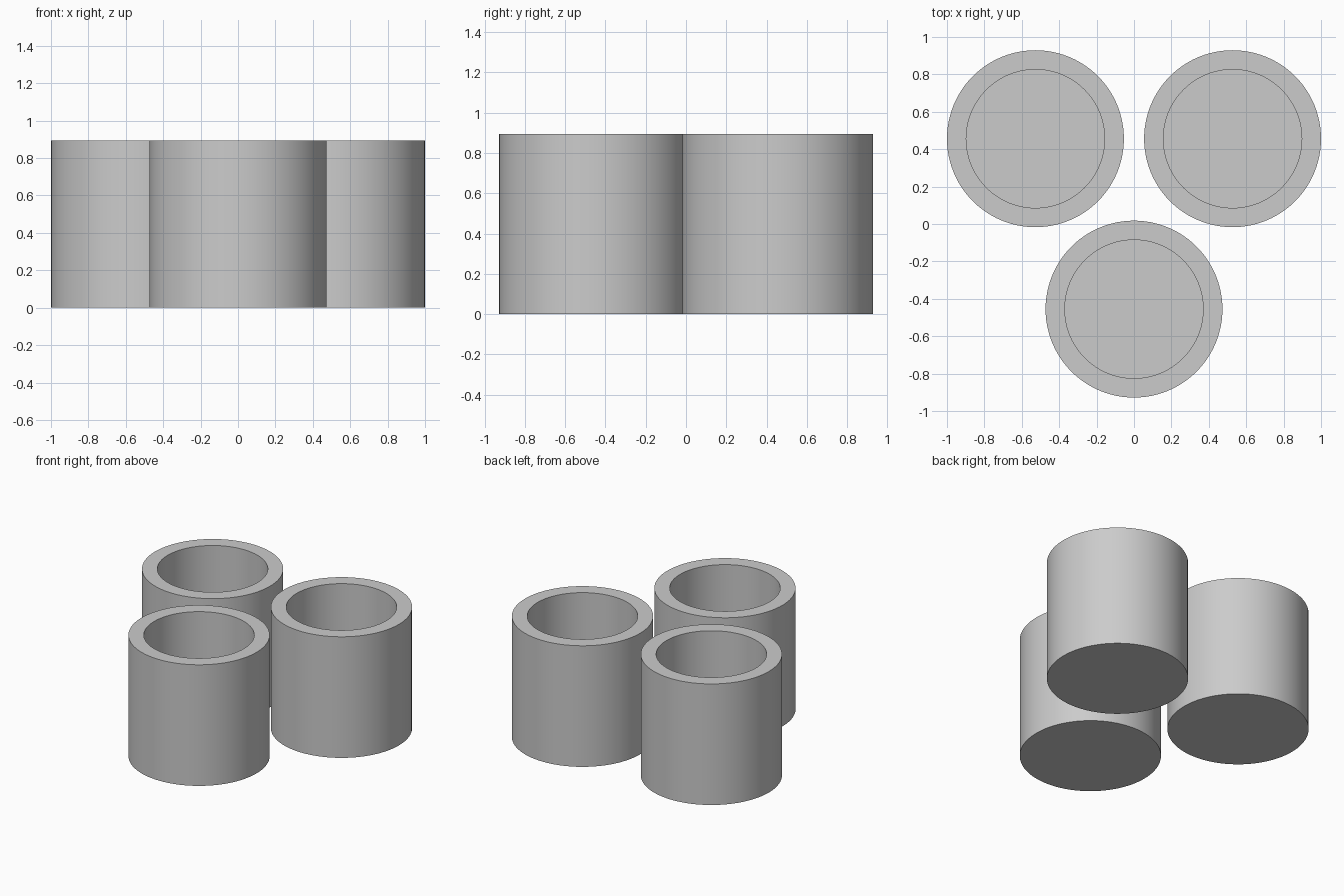
import bpy, bmesh, math

if "Cube" in bpy.data.objects:
    bpy.data.objects.remove(bpy.data.objects["Cube"])

OUTER, INNER = 0.473, 0.37      # wall radii
HEIGHT, FLOOR = 0.895, 0.105    # cup height and floor thickness
SEGMENTS = 96

grey = bpy.data.materials.new("light_grey")
grey.diffuse_color = (0.6, 0.6, 0.6, 1)
grey.use_nodes = True
grey.node_tree.nodes["Principled BSDF"].inputs["Base Color"].default_value = grey.diffuse_color


def make_cup(name, x, y):
    """Open cup: lathe a wall profile around the z axis."""
    profile = [(0, 0), (OUTER, 0), (OUTER, HEIGHT),
               (INNER, HEIGHT), (INNER, FLOOR), (0, FLOOR)]
    bm = bmesh.new()
    verts = [bm.verts.new((r, 0, z)) for r, z in profile]
    edges = [bm.edges.new(pair) for pair in zip(verts, verts[1:])]
    bmesh.ops.spin(bm, geom=verts + edges, axis=(0, 0, 1), cent=(0, 0, 0),
                   angle=2 * math.pi, steps=SEGMENTS, use_merge=True)
    bmesh.ops.remove_doubles(bm, verts=bm.verts, dist=1e-5)
    bmesh.ops.recalc_face_normals(bm, faces=bm.faces)
    mesh = bpy.data.meshes.new(name)
    bm.to_mesh(mesh)
    bm.free()
    mesh.materials.append(grey)
    cup = bpy.data.objects.new(name, mesh)
    cup.location = (x, y, 0)
    bpy.context.collection.objects.link(cup)
    bpy.ops.object.select_all(action='DESELECT')
    cup.select_set(True)
    bpy.context.view_layer.objects.active = cup
    bpy.ops.object.shade_smooth_by_angle(angle=math.radians(30))


# Three cups on the corners of an equilateral triangle
make_cup("front_cup", 0, -0.455)
make_cup("back_left_cup", -0.527, 0.456)
make_cup("back_right_cup", 0.527, 0.456)
